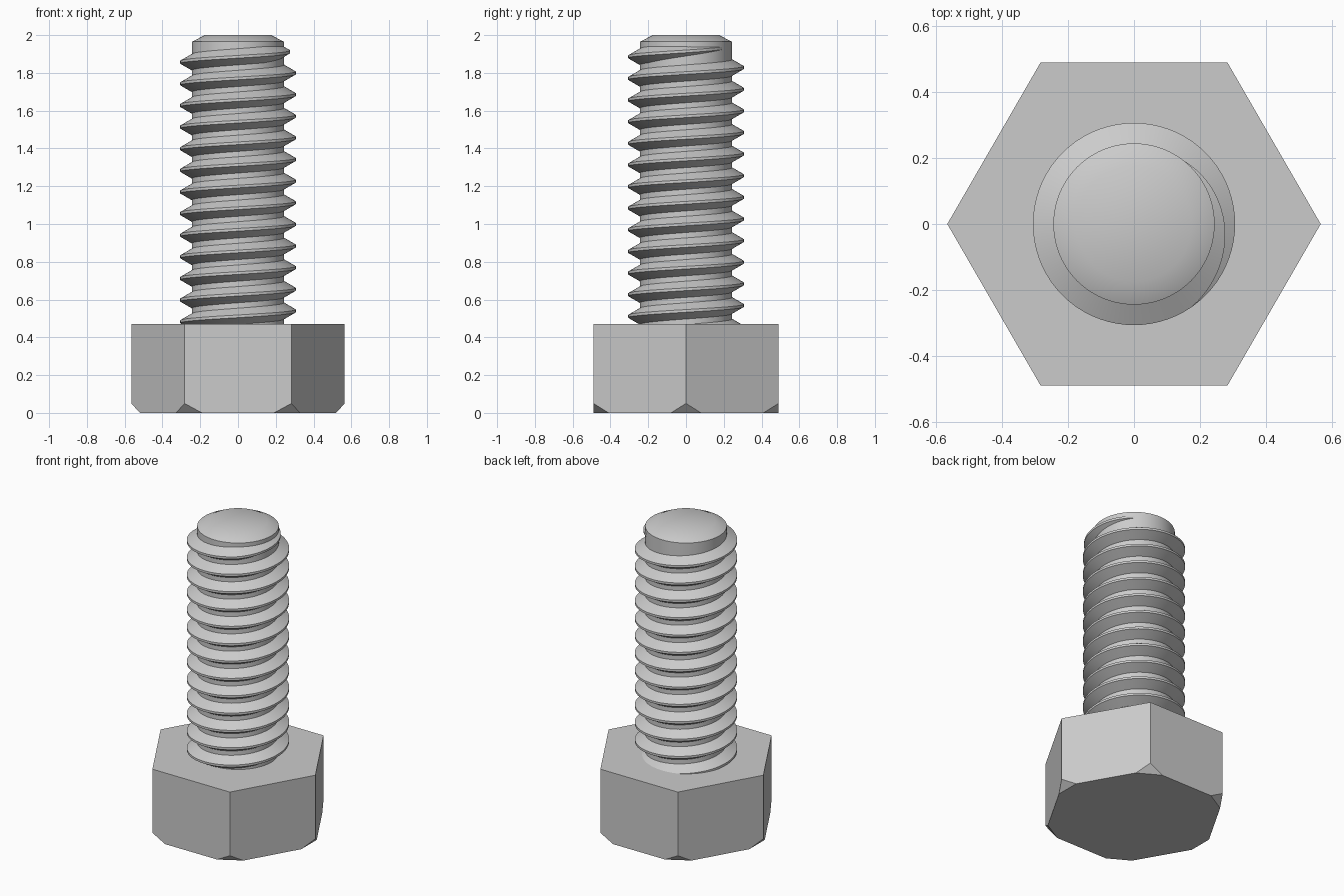
import bpy
import bmesh
from math import sin, cos, tan, pi, radians
from mathutils import Matrix, Vector

cube = bpy.data.objects.get("Cube")
if cube:
    bpy.data.objects.remove(cube)

steel = bpy.data.materials.new("grey_steel")
steel.use_nodes = True
steel.diffuse_color = (0.6, 0.6, 0.6, 1)
steel.node_tree.nodes["Principled BSDF"].inputs["Base Color"].default_value = (0.6, 0.6, 0.6, 1)

HEAD_R, HEAD_H = 0.565, 0.47
CORE_R, CREST_R = 0.244, 0.306
PITCH = 0.1145


def finish(bm, name, smooth=True):
    bmesh.ops.recalc_face_normals(bm, faces=bm.faces)
    mesh = bpy.data.meshes.new(name)
    bm.to_mesh(mesh)
    bm.free()
    mesh.materials.append(steel)
    obj = bpy.data.objects.new(name, mesh)
    bpy.context.collection.objects.link(obj)
    if smooth:
        bpy.ops.object.select_all(action="DESELECT")
        obj.select_set(True)
        bpy.context.view_layer.objects.active = obj
        bpy.ops.object.shade_smooth_by_angle(angle=radians(30))
    return obj


# Hexagonal head with its six bottom corners cut off
bm = bmesh.new()
corners = [bm.verts.new((HEAD_R * cos(i * pi / 3), HEAD_R * sin(i * pi / 3), 0)) for i in range(6)]
base = bm.faces.new(corners)
top = bmesh.ops.extrude_face_region(bm, geom=[base], use_keep_orig=True)["geom"]
bmesh.ops.translate(bm, vec=(0, 0, HEAD_H),
                    verts=[g for g in top if isinstance(g, bmesh.types.BMVert)])
for i in range(6):
    turn = Matrix.Rotation(i * pi / 3, 3, "Z")
    cut = bmesh.ops.bisect_plane(
        bm, geom=bm.verts[:] + bm.edges[:] + bm.faces[:], clear_outer=True,
        plane_co=turn @ Vector((HEAD_R, 0, 0.05)),
        plane_no=turn @ Vector((0.05, 0, -0.046)))
    edges = [g for g in cut["geom_cut"] if isinstance(g, bmesh.types.BMEdge)]
    bmesh.ops.holes_fill(bm, edges=edges, sides=0)
finish(bm, "hex_head", smooth=False)

# Shank core with a bevelled tip
bm = bmesh.new()
profile = [(0, 0.4), (CORE_R, 0.4), (CORE_R, 1.965), (0.175, 2), (0, 2)]
verts = [bm.verts.new((r, 0, z)) for r, z in profile]
edges = [bm.edges.new(pair) for pair in zip(verts, verts[1:])]
bmesh.ops.spin(bm, geom=verts + edges, cent=(0, 0, 0), axis=(0, 0, 1),
               angle=2 * pi, steps=96, use_duplicate=False)
bmesh.ops.remove_doubles(bm, verts=bm.verts, dist=1e-5)
finish(bm, "shank_core")

# Right-handed thread: a trapezoid swept on a helix, sinking into the core at its end
STEPS = 72
SINK = 0.02
crest_half = PITCH / 16
root_r = CORE_R - SINK
root_half = crest_half + (CREST_R - root_r) * tan(radians(30))
section = [(root_r, -root_half), (CREST_R, -crest_half), (CREST_R, crest_half), (root_r, root_half)]
fade_start, fade_end = radians(305), radians(415)
start = -13 * 2 * pi
count = round((fade_end - start) / (2 * pi) * STEPS)

bm = bmesh.new()
rings = []
for i in range(count + 1):
    a = start + i * 2 * pi / STEPS
    z = 1.914 + PITCH * (a / (2 * pi) - 1)
    fade = max(0, (a - fade_start) / (fade_end - fade_start))
    inset = fade * (CREST_R - CORE_R + 0.002)
    rings.append([bm.verts.new(((r - inset) * cos(a), (r - inset) * sin(a), z + dz))
                  for r, dz in section])
for low, high in zip(rings, rings[1:]):
    for k in range(4):
        n = (k + 1) % 4
        bm.faces.new((low[k], low[n], high[n], high[k]))
bm.faces.new(rings[0])
bm.faces.new(rings[-1])
finish(bm, "screw_thread")
